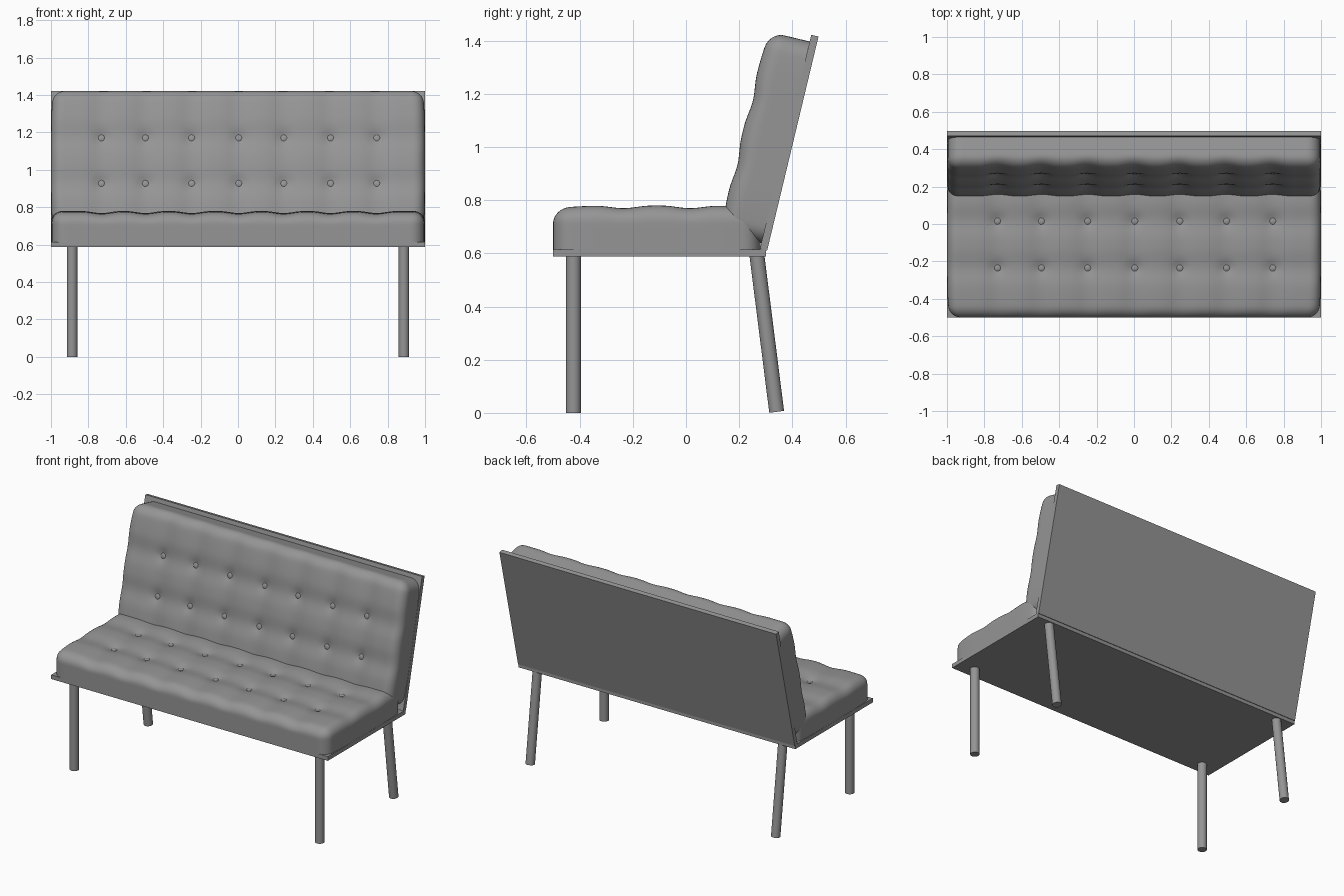
import bpy, bmesh, math
from mathutils import Vector, Matrix

if "Cube" in bpy.data.objects:
    bpy.data.objects.remove(bpy.data.objects["Cube"])

HX, HY, H, R = 0.999, 0.39, 0.166, 0.06      # cushion half sizes, height, edge radius
BX = [-0.73, -0.495, -0.248, 0.004, 0.245, 0.495, 0.742]
BY = [-0.125, 0.125]

grey = bpy.data.materials.new("dark_grey")
grey.diffuse_color = (0.3, 0.3, 0.3, 1)
grey.use_nodes = True
grey.node_tree.nodes["Principled BSDF"].inputs["Base Color"].default_value = grey.diffuse_color


def finish(name, bm, matrix=Matrix(), smooth=True):
    bmesh.ops.recalc_face_normals(bm, faces=bm.faces)
    me = bpy.data.meshes.new(name)
    bm.to_mesh(me)
    bm.free()
    me.materials.append(grey)
    ob = bpy.data.objects.new(name, me)
    bpy.context.collection.objects.link(ob)
    ob.matrix_world = matrix
    if smooth:
        bpy.context.view_layer.objects.active = ob
        ob.select_set(True)
        bpy.ops.object.shade_smooth_by_angle(angle=math.radians(40))
        ob.select_set(False)
    return ob


def valley(d):
    # 1 on a seam line, fading to 0 half way to the next seam
    return (0.5 + 0.5 * math.cos(math.pi * min(abs(d) / 0.123, 1))) ** 1.4


def tuft(x, y):
    dx = min((x - b for b in BX), key=abs)
    dy = min((y - b for b in BY), key=abs)
    return (0.011 * valley(dx) + 0.010 * valley(dy)
            + 0.012 * math.exp(-(dx * dx + dy * dy) / 0.035 ** 2)
            + 0.014 * abs(y / HY) ** 5)


def cushion(name, matrix):
    # grid top with an extruded skirt, rounded off, then tufted
    bm = bmesh.new()
    bmesh.ops.create_grid(bm, x_segments=128, y_segments=50, size=1)
    for v in bm.verts:
        v.co = (v.co.x * HX, v.co.y * HY, H)
    edges = [e for e in bm.edges if e.is_boundary]
    for i in range(10):
        new = bmesh.ops.extrude_edge_only(bm, edges=edges)["geom"]
        for v in (g for g in new if isinstance(g, bmesh.types.BMVert)):
            v.co.z -= H / 10
        edges = [g for g in new if isinstance(g, bmesh.types.BMEdge) and g.is_boundary]
    bmesh.ops.contextual_create(bm, geom=edges)
    for v in bm.verts:
        p = v.co.copy()
        q = Vector((max(R - HX, min(HX - R, p.x)), max(R - HY, min(HY - R, p.y)), min(p.z, H - R)))
        d = p - q
        if d.length > 1e-6:
            p = q + d.normalized() * R
        k = p.z / H
        p.z -= tuft(p.x, p.y) * max(0, (k - 0.4) / 0.6)
        p.x *= 1 - 0.014 * abs(p.y / HY) ** 5
        v.co = p
    finish(name, bm, matrix)
    # buttons
    bm = bmesh.new()
    for x in BX:
        for y in BY:
            m = Matrix.Translation((x, y, H - 0.036)) @ Matrix.Diagonal((1, 1, 0.45, 1))
            bmesh.ops.create_uvsphere(bm, u_segments=16, v_segments=10, radius=0.023, matrix=m)
    finish(name + "_buttons", bm, matrix)


def board(name, size, centre, matrix=Matrix()):
    bm = bmesh.new()
    bmesh.ops.create_cube(bm, size=1, matrix=Matrix.Translation(centre) @ Matrix.Diagonal((*size, 1)))
    finish(name, bm, matrix, False)


def leg(name, top, bottom, r=0.028):
    a, b = Vector(top), Vector(bottom)
    rot = (a - b).to_track_quat('Z', 'Y').to_matrix().to_4x4()
    bm = bmesh.new()
    bmesh.ops.create_cone(bm, cap_ends=True, segments=32, radius1=r, radius2=r, depth=(a - b).length)
    finish(name, bm, Matrix.Translation((a + b) / 2) @ rot)


# frames: the back is the seat tilted up around x
seat_frame = Matrix.Translation((0, -0.11, 0.614))
back_frame = Matrix.Translation((0, 0.278, 0.617)) @ Matrix.Rotation(math.radians(76.5), 4, 'X')

# boards
board("seat_board", (2, 0.8, 0.027), (0, -0.1, 0.602))
board("back_board", (2, 0.828, 0.028), (0, 0.414, -0.014), back_frame)

# cushions
cushion("seat_cushion", seat_frame)
cushion("back_cushion", back_frame @ Matrix.Translation((0, 0.412, 0)))

# legs
for side, s in (("left", -1), ("right", 1)):
    x = s * 0.887
    leg("front_leg_" + side, (x, -0.423, 0.595), (x, -0.423, 0))
    leg("rear_leg_" + side, (x, 0.266, 0.598), (x, 0.341, 0.004))
